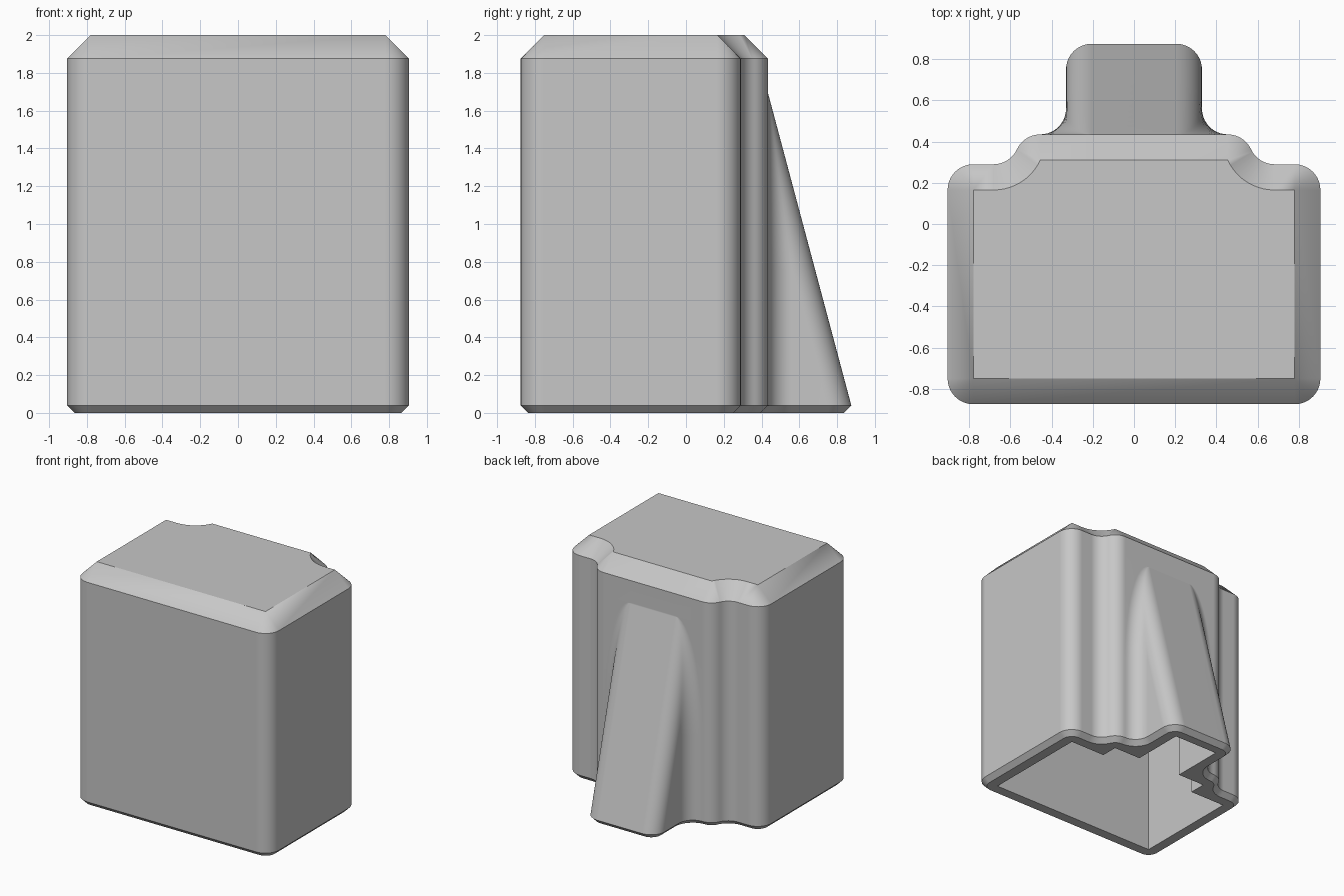
import bpy
import bmesh
from math import sin, cos, acos, pi

cube = bpy.data.objects.get("Cube")
if cube:
    bpy.data.objects.remove(cube, do_unlink=True)

R = 0.125            # corner radius, top chamfer and wall thickness
LIP = 0.04           # bottom chamfer
SIDE, FRONT = 0.78, -0.75           # corner centres
SHOULDER, BACK = 0.29, 0.435        # stepped back wall
PANEL, WEDGE = 0.455, 0.205         # half widths at the corner centres
WEDGE_TOP, SLOPE = 1.69, 0.44 / 1.65
SEG = 10


def wedge_depth(z):
    return max(0.0, (WEDGE_TOP - z) * SLOPE)


def arc(cx, cy, r, a0, a1):
    """Points on an arc, angle measured from +y towards +x."""
    steps = [a0 + (a1 - a0) * k / SEG for k in range(SEG + 1)]
    return [(cx + r * sin(a), cy + r * cos(a)) for a in steps]


def step(x, y, rise, inset):
    """Concave then convex fillet climbing from y to y + rise."""
    t = acos(max(0.0, 1 - rise / (2 * R)))
    return (arc(x + 2 * R * sin(t), y + R, R + inset, pi, pi + t)
            + arc(x, y + rise - R, R - inset, t, 0))


def sharp_step(x, y, rise):
    return [(x, y)] * (SEG + 1) + [(x, y + rise)] * (SEG + 1)


def outline(depth, inset, sharp=False):
    half = arc(SIDE, FRONT, R - inset, pi, pi / 2)
    half += arc(SIDE, SHOULDER - R, R - inset, pi / 2, 0)
    if sharp:
        half += sharp_step(PANEL, SHOULDER - R, BACK - SHOULDER)
        half += sharp_step(WEDGE, BACK - R, depth)
    else:
        half += step(PANEL, SHOULDER, BACK - SHOULDER, inset)
        half += step(WEDGE, BACK, depth, inset)
    return half + [(-x, y) for x, y in reversed(half)]


# Heights where the wedge fillets grow from nothing to a quarter turn
fillet_heights = [WEDGE_TOP - 2 * R * (1 - cos(pi / 2 * k / 12)) / SLOPE
                  for k in range(12, -1, -1)]

# Cavity from the roof down, then the outer skin from the bottom up
rings = [(z, outline(wedge_depth(z), R, True)) for z in (2 - R, WEDGE_TOP, 0)]
rings.append((0, outline(wedge_depth(LIP), LIP)))
rings += [(z, outline(wedge_depth(z), 0)) for z in [LIP] + fillet_heights + [2 - R]]
rings.append((2, outline(0, R)))

bm = bmesh.new()
loops = [[bm.verts.new((x, y, z)) for x, y in pts] for z, pts in rings]
count = len(loops[0])
for low, high in zip(loops, loops[1:]):
    for i in range(count):
        j = (i + 1) % count
        bm.faces.new((low[i], low[j], high[j], high[i]))
bm.faces.new(loops[0])
bm.faces.new(loops[-1])
bmesh.ops.remove_doubles(bm, verts=bm.verts, dist=0.0002)
bmesh.ops.recalc_face_normals(bm, faces=bm.faces)

mesh = bpy.data.meshes.new("hollow_cover")
bm.to_mesh(mesh)
bm.free()
cover = bpy.data.objects.new("hollow_cover", mesh)
bpy.context.collection.objects.link(cover)

# Plain grey
grey = bpy.data.materials.new("light_grey")
grey.use_nodes = True
colour = (0.57, 0.57, 0.57, 1)
grey.diffuse_color = colour
grey.node_tree.nodes["Principled BSDF"].inputs["Base Color"].default_value = colour
mesh.materials.append(grey)

# Smooth fillets, crisp chamfers
bpy.ops.object.select_all(action="DESELECT")
cover.select_set(True)
bpy.context.view_layer.objects.active = cover
bpy.ops.object.shade_smooth_by_angle(angle=pi / 6)
weighted = cover.modifiers.new("flat_faces", "WEIGHTED_NORMAL")
weighted.keep_sharp = True
